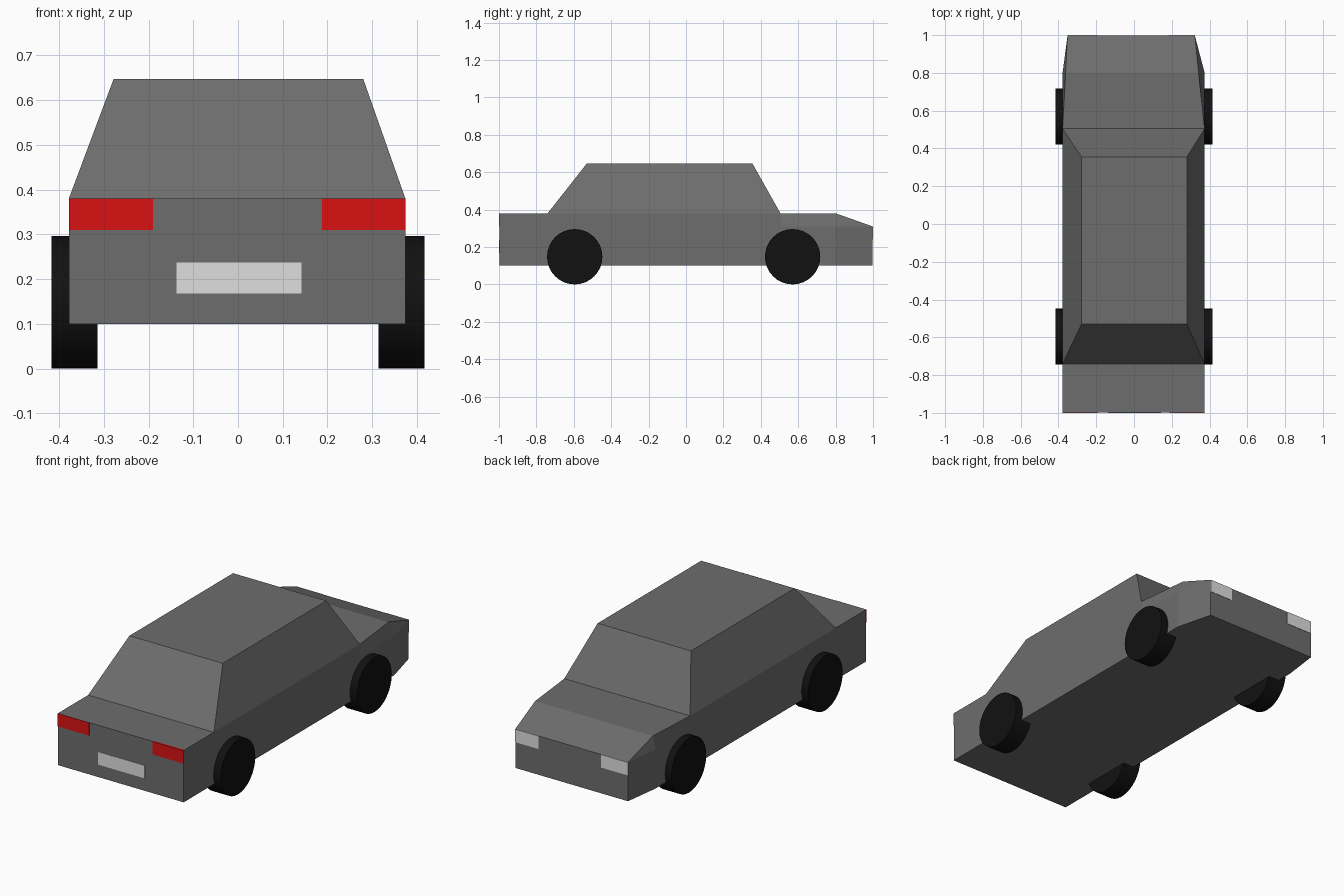
import bpy, bmesh, math

cube = bpy.data.objects.get("Cube")
if cube:
    bpy.data.objects.remove(cube, do_unlink=True)


def material(name, r, g, b):
    m = bpy.data.materials.new(name)
    m.use_nodes = True
    m.diffuse_color = (r, g, b, 1)
    m.node_tree.nodes["Principled BSDF"].inputs["Base Color"].default_value = (r, g, b, 1)
    return m


grey = material("body_grey", 0.155, 0.155, 0.155)
black = material("tyre_black", 0.0055, 0.0055, 0.0055)
red = material("tail_red", 0.7, 0.006, 0.006)
white = material("light_grey", 0.74, 0.74, 0.74)


def add_object(name, bm, mat):
    bmesh.ops.remove_doubles(bm, verts=bm.verts, dist=0.0001)
    bmesh.ops.dissolve_degenerate(bm, edges=bm.edges, dist=0.0001)
    bmesh.ops.recalc_face_normals(bm, faces=bm.faces)
    mesh = bpy.data.meshes.new(name)
    bm.to_mesh(mesh)
    bm.free()
    mesh.materials.append(mat)
    ob = bpy.data.objects.new(name, mesh)
    bpy.context.collection.objects.link(ob)
    return ob


def loft(name, sections, mat):
    """Skin a closed row of matching cross-sections and cap both ends."""
    bm = bmesh.new()
    rings = [[bm.verts.new(p) for p in s] for s in sections]
    for a, b in zip(rings, rings[1:]):
        for i in range(len(a)):
            j = (i + 1) % len(a)
            bm.faces.new((a[i], a[j], b[j], b[i]))
    bm.faces.new(rings[0])
    bm.faces.new(rings[-1])
    return add_object(name, bm, mat)


def box(name, x0, x1, y0, y1, z0, z1, mat):
    loft(name, [[(x0, y, z0), (x1, y, z0), (x1, y, z1), (x0, y, z1)]
                for y in (y0, y1)], mat)


# Lower body: boot, sides, bonnet and tapered nose
FLOOR, SHOULDER, DECK = 0.10, 0.31, 0.38
LEFT, RIGHT, END = 0.374, -0.378, 0.998


def body_section(y, left, right, top_left, top_right, top):
    return [(right, y, FLOOR), (left, y, FLOOR), (left, y, SHOULDER),
            (top_left, y, top), (top_right, y, top), (right, y, SHOULDER)]


loft("lower_body", [
    body_section(-END, LEFT, RIGHT, LEFT, RIGHT, DECK),
    body_section(0.505, LEFT, RIGHT, LEFT, RIGHT, DECK),
    body_section(0.80, LEFT, RIGHT, 0.342, -0.362, DECK),
    body_section(END, 0.322, -0.352, 0.322, -0.352, SHOULDER),
], grey)

# Cabin with sloping sides
def rectangle(x0, x1, y0, y1, z):
    return [(x0, y0, z), (x1, y0, z), (x1, y1, z), (x0, y1, z)]


loft("cabin", [rectangle(RIGHT, LEFT, -0.74, 0.505, DECK),
               rectangle(-0.278, 0.28, -0.53, 0.355, 0.647)], grey)

# Wheels
for end, y in (("tail", -0.595), ("nose", 0.57)):
    for side, sign in (("left", 1), ("right", -1)):
        bm = bmesh.new()
        bmesh.ops.create_cone(bm, cap_ends=True, segments=32,
                              radius1=0.148, radius2=0.148, depth=0.103)
        wheel = add_object(f"{end}_wheel_{side}", bm, black)
        wheel.rotation_euler = (0, math.pi / 2, 0)
        wheel.location = (sign * 0.365, y, 0.148)
        bpy.ops.object.select_all(action="DESELECT")
        wheel.select_set(True)
        bpy.context.view_layer.objects.active = wheel
        bpy.ops.object.shade_smooth_by_angle(angle=math.radians(40))

# Lamps and number plate
box("tail_lamp_left", 0.188, LEFT, -1, -0.99, SHOULDER, DECK, red)
box("tail_lamp_right", RIGHT, -0.19, -1, -0.99, SHOULDER, DECK, red)
box("number_plate", -0.138, 0.142, -1, -0.99, 0.168, 0.237, white)
box("head_lamp_left", 0.182, 0.322, 0.993, 1, 0.24, SHOULDER, white)
box("head_lamp_right", -0.352, -0.192, 0.993, 1, 0.24, SHOULDER, white)
